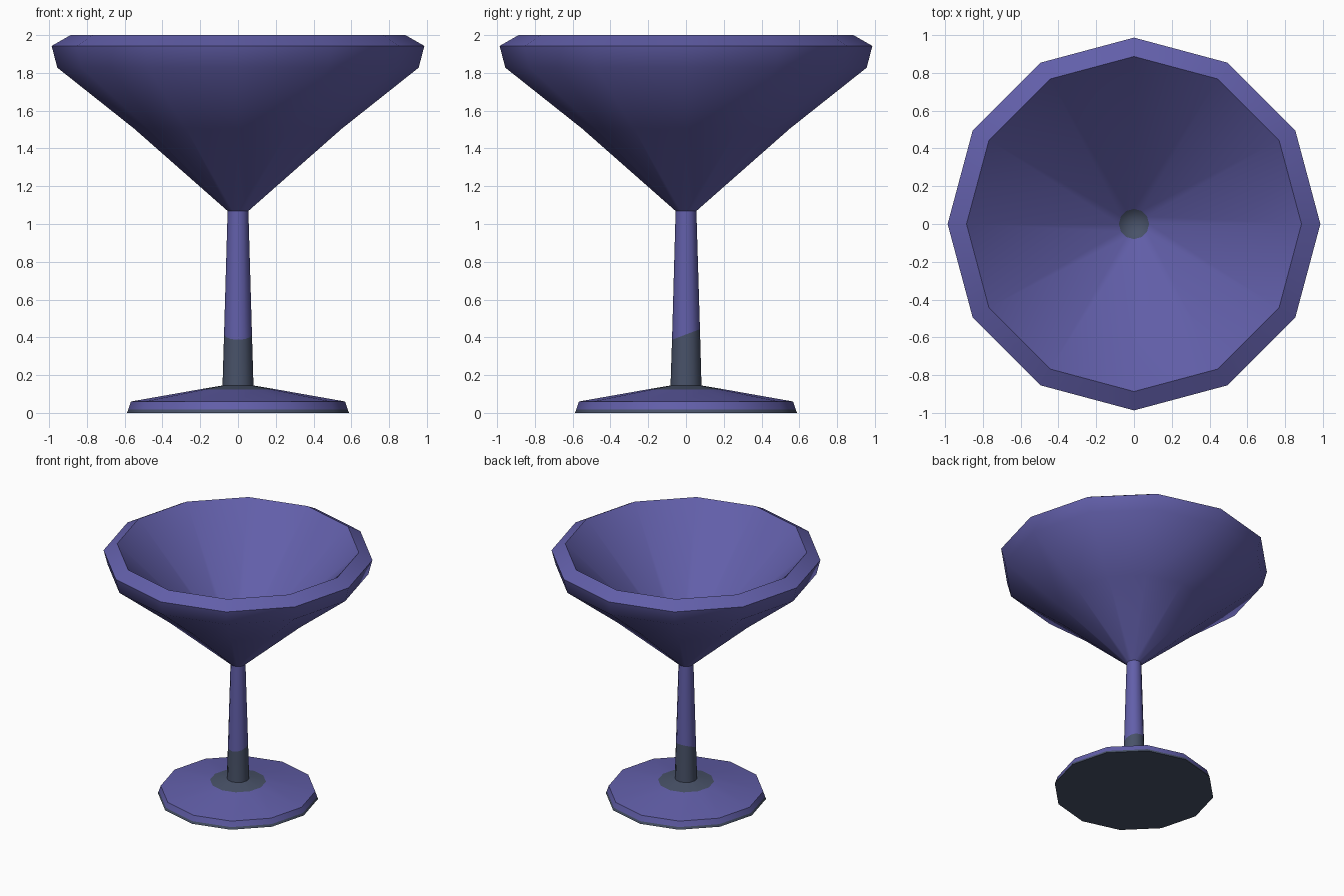
import bpy, bmesh, math

if "Cube" in bpy.data.objects:
    bpy.data.objects.remove(bpy.data.objects["Cube"])

SIDES = 12


def material(name, rgb):
    m = bpy.data.materials.new(name)
    m.diffuse_color = (*rgb, 1)
    m.use_nodes = True
    m.node_tree.nodes["Principled BSDF"].inputs["Base Color"].default_value = m.diffuse_color
    return m


BLUE = material("violet blue", (0.122, 0.114, 0.40))
GREY = material("slate grey", (0.065, 0.084, 0.138))


def lathe(name, profile):
    """Spin (radius, z, tilt, material index of the band above) rows round z."""
    bm = bmesh.new()
    rings = []
    for r, z, tilt, _ in profile:
        if r == 0:
            rings.append([bm.verts.new((0, 0, z))] * SIDES)
            continue
        ring = []
        for i in range(SIDES):
            a = 2 * math.pi * i / SIDES
            ring.append(bm.verts.new((r * math.cos(a), r * math.sin(a), z + tilt * math.sin(a))))
        rings.append(ring)
    for k in range(len(rings) - 1):
        for i in range(SIDES):
            j = (i + 1) % SIDES
            quad = [rings[k][i], rings[k][j], rings[k + 1][j], rings[k + 1][i]]
            f = bm.faces.new(list(dict.fromkeys(quad)))
            f.material_index = profile[k][3]
    bmesh.ops.recalc_face_normals(bm, faces=bm.faces)
    mesh = bpy.data.meshes.new(name)
    bm.to_mesh(mesh)
    bm.free()
    mesh.materials.append(BLUE)
    mesh.materials.append(GREY)
    ob = bpy.data.objects.new(name, mesh)
    bpy.context.collection.objects.link(ob)
    bpy.ops.object.select_all(action='DESELECT')
    ob.select_set(True)
    bpy.context.view_layer.objects.active = ob
    bpy.ops.object.shade_smooth_by_angle(angle=math.radians(40))
    return ob


# Foot: grey underside, lower edge and collar round the stem
lathe("foot", [(0, 0, 0, 1), (0.588, 0, 0, 1), (0.581, 0.018, 0, 0),
               (0.567, 0.06, 0, 0), (0.205, 0.124, 0, 1), (0.082, 0.145, 0, 1)])

# Stem: grey lower part with a slightly slanted boundary
lathe("stem", [(0.082, 0.145, 0, 1), (0.074, 0.415, 0.028, 0), (0.055, 1.069, 0, 0)])

# Bowl: outer wall, rim, inner wall and grey spot at the bottom
lathe("bowl", [(0.055, 1.069, 0, 0), (0.55, 1.505, 0, 0), (0.957, 1.828, 0, 0),
               (0.987, 1.943, 0, 0), (0.887, 2.0, 0, 0), (0.08, 1.2, 0, 1),
               (0, 1.14, 0, 1)])
